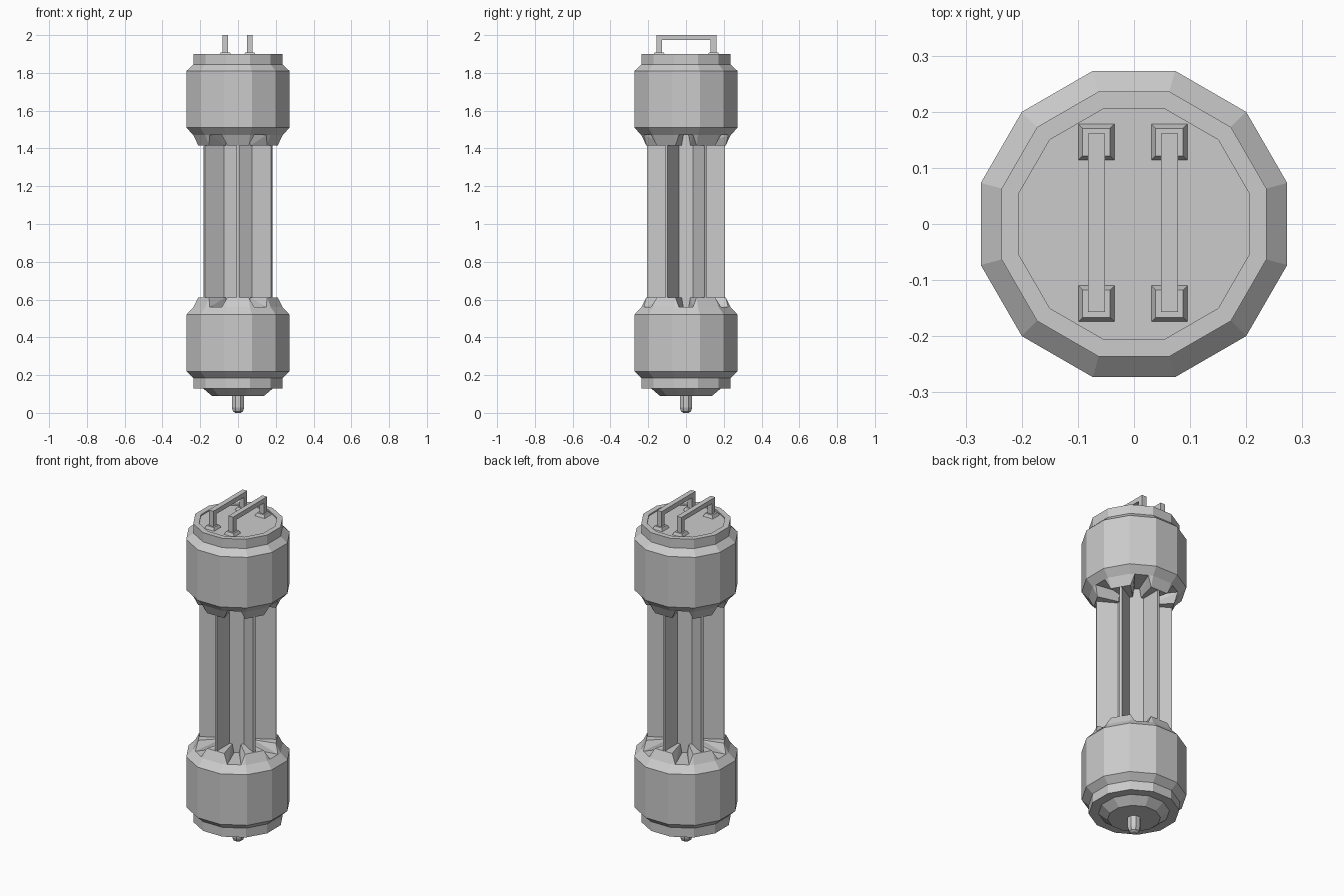
import bpy, bmesh
from math import radians, cos, sin, pi
from mathutils import Matrix, Vector

if "Cube" in bpy.data.objects:
    bpy.data.objects.remove(bpy.data.objects["Cube"])


def make(name, bm):
    bmesh.ops.recalc_face_normals(bm, faces=bm.faces)
    me = bpy.data.meshes.new(name)
    bm.to_mesh(me)
    bm.free()
    ob = bpy.data.objects.new(name, me)
    bpy.context.collection.objects.link(ob)
    return ob


def lathe(name, profile, n, turn):
    """Faceted solid from (flat-side radius, z) pairs, capped at both ends."""
    bm = bmesh.new()
    rings = []
    for a, z in profile:
        r = a / cos(pi / n)
        rings.append([bm.verts.new((r * cos(turn + 2 * pi * i / n),
                                    r * sin(turn + 2 * pi * i / n), z)) for i in range(n)])
    for lo, hi in zip(rings, rings[1:]):
        for i in range(n):
            j = (i + 1) % n
            bm.faces.new((lo[i], lo[j], hi[j], hi[i]))
    bm.faces.new(rings[0])
    bm.faces.new(rings[-1])
    return make(name, bm)


def box(bm, size, loc, rot=0.0):
    m = (Matrix.Rotation(rot, 4, 'Z') @ Matrix.Translation(loc)
         @ Matrix.Diagonal((*size, 1)))
    bmesh.ops.create_cube(bm, size=1, matrix=m)


def polar(r, deg, z):
    return Vector((r * cos(radians(deg)), r * sin(radians(deg)), z))


T = radians(15)
C15 = cos(T)

# End caps
lathe("lower_cap", [(0.138, 0.09), (0.185, 0.13), (0.236, 0.13), (0.236, 0.185),
                    (0.273, 0.22), (0.273, 0.52), (0.236, 0.56)], 12, T)
lathe("upper_cap", [(0.236, 1.47), (0.273, 1.51), (0.273, 1.81), (0.236, 1.845),
                    (0.236, 1.90), (0.205, 1.90), (0.205, 1.892)], 12, T)


# Six tapered teeth on each cap, clasping the column fins
def teeth(name, z_base, z_tip):
    bm = bmesh.new()
    for k in range(6):
        c = 30 + 60 * k
        pts = []
        for s in (-1, 1):
            pts += [polar(0.236 / C15, c + s * 15, z_base),
                    polar(0.236 / cos(radians(9)), c + s * 21, z_base),
                    polar(0.09, c + s * 21, z_base),
                    polar(0.21 / C15, c + s * 15, z_tip),
                    polar(0.09, c + s * 15, z_tip)]
        vs = [bm.verts.new(p) for p in pts]
        bmesh.ops.convex_hull(bm, input=vs)
    bmesh.ops.dissolve_limit(bm, angle_limit=0.01, verts=bm.verts, edges=bm.edges)
    make(name, bm)


teeth("lower_teeth", 0.56, 0.612)
teeth("upper_teeth", 1.47, 1.415)

# Hexagonal core with six thin radial fins
lathe("column_core", [(0.08, 0.5), (0.08, 1.53)], 6, radians(30))
bm = bmesh.new()
for k in range(6):
    box(bm, (0.157, 0.014, 1.0), (0.1285, 0, 1.015), radians(30 + 60 * k))
make("column_fins", bm)

# Contact pin underneath
lathe("bottom_pin", [(0.014, 0.0), (0.026, 0.008), (0.033, 0.028), (0.033, 0.1)],
      8, radians(22.5))

# Pair of carrying handles with flared feet
for name, x in (("left_handle", -0.067), ("right_handle", 0.063)):
    bm = bmesh.new()
    box(bm, (0.03, 0.318, 0.027), (x, 0.002, 1.9865))
    for y in (-0.142, 0.146):
        box(bm, (0.03, 0.03, 0.09), (x, y, 1.935))
        m = Matrix.Translation((x, y, 1.9)) @ Matrix.Rotation(pi / 4, 4, 'Z')
        bmesh.ops.create_cone(bm, cap_ends=True, segments=4,
                              radius1=0.0325 * 2 ** 0.5, radius2=0.0245 * 2 ** 0.5,
                              depth=0.018, matrix=m)
    # keep feet square to the axes whatever the cone's start angle
    make(name, bm)
